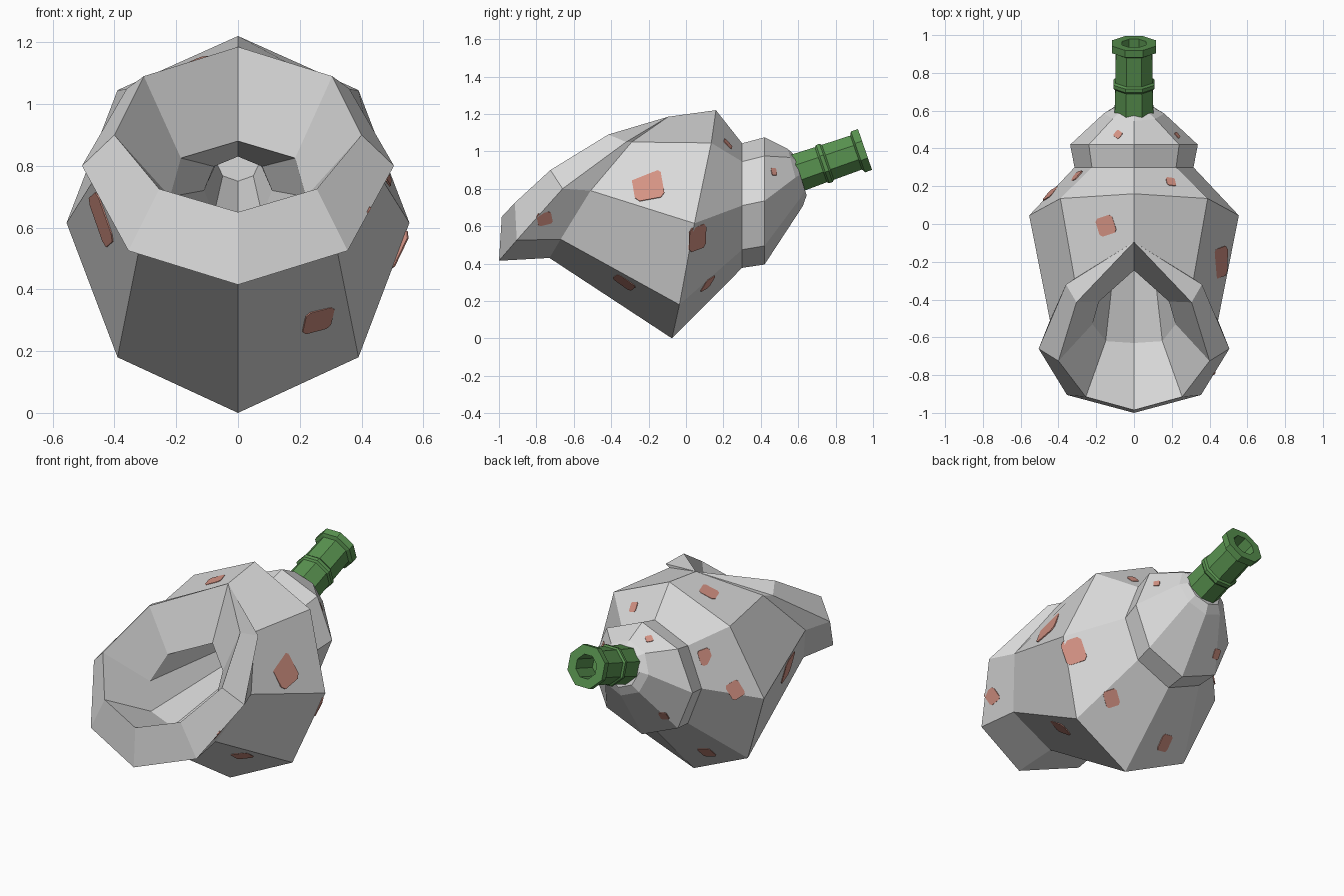
import bpy, bmesh, math
from mathutils import Vector, Matrix
from mathutils.bvhtree import BVHTree

if "Cube" in bpy.data.objects:
    bpy.data.objects.remove(bpy.data.objects["Cube"])


def material(name, rgb):
    m = bpy.data.materials.new(name)
    m.diffuse_color = (*rgb, 1)
    m.use_nodes = True
    m.node_tree.nodes["Principled BSDF"].inputs["Base Color"].default_value = m.diffuse_color
    return m


GREY = material("pale grey", (0.70, 0.70, 0.70))
RED = material("dusty red", (0.66, 0.29, 0.23))
GREEN = material("bottle green", (0.10, 0.29, 0.08))


def finish(bm, name, mat):
    bmesh.ops.remove_doubles(bm, verts=bm.verts, dist=0.0005)
    bmesh.ops.recalc_face_normals(bm, faces=bm.faces)
    me = bpy.data.meshes.new(name)
    bm.to_mesh(me)
    me.materials.append(mat)
    ob = bpy.data.objects.new(name, me)
    bpy.context.collection.objects.link(ob)
    return ob


def loft(rings):
    """Skin a chain of equal-sized rings and cap both ends."""
    bm = bmesh.new()
    loops = [[bm.verts.new(p) for p in r] for r in rings]
    n = len(loops[0])
    for a, b in zip(loops, loops[1:]):
        for i in range(n):
            j = (i + 1) % n
            bm.faces.new((a[i], a[j], b[j], b[i]))
    bm.faces.new(loops[0])
    bm.faces.new(loops[-1])
    return bm


def mirrored(half):
    """Five points, bottom to top on +x, become an eight-sided ring."""
    return half + [(-x, y, z) for x, y, z in half[3:0:-1]]


def octagon(y, z, rx, rz, lean=0.0):
    """Ring across y; lean moves the bottom forward in +y."""
    half = []
    for i in range(5):
        a = math.pi * i / 4
        half.append((rx * math.sin(a), y + lean * math.cos(a), z - rz * math.cos(a)))
    return mirrored(half)


# Body: from the throat out over the mouth lip and back to the neck
mouth_top = (0, -0.095, 1.185)
body_rings = [
    octagon(0.46, 0.81, 0.07, 0.06),                                    # throat end
    octagon(0.02, 0.72, 0.11, 0.11),                                    # throat
    mirrored([(0, -0.63, 0.52), (0.15, -0.62, 0.57), (0.22, -0.53, 0.70),
              (0.185, -0.41, 0.825), (0, -0.245, 0.88)]),               # bowl floor
    mirrored([(0, -0.985, 0.65), (0.255, -0.915, 0.725), (0.40, -0.725, 0.90),
              (0.305, -0.415, 1.09), mouth_top]),                       # inner lip
    mirrored([(0, -1.0, 0.415), (0.355, -0.905, 0.525), (0.505, -0.66, 0.80),
              (0.36, -0.32, 1.05), mouth_top]),                         # outer lip
    mirrored([(0, -0.73, 0.43), (0.32, -0.67, 0.53), (0.445, -0.51, 0.79),
              (0.315, -0.29, 1.05), mouth_top]),                        # behind lip
    mirrored([(0, -0.075, 0), (0.39, -0.035, 0.18), (0.555, 0.045, 0.615),
              (0.39, 0.135, 1.045), (0, 0.16, 1.22)]),                  # widest ring
    octagon(0.30, 0.71, 0.315, 0.333),                                  # waist
    octagon(0.42, 0.735, 0.338, 0.34),                                  # collar
    octagon(0.585, 0.86, 0.16, 0.152, 0.04),                            # shoulder
    octagon(0.61, 0.875, 0.115, 0.11, 0.035),
]
bm = loft(body_rings)
body = finish(bm, "body", GREY)
bm.free()

# Spout: eight-sided tube with bands and a hollow end
tilt = math.radians(19)
axis = Vector((0, math.cos(tilt), math.sin(tilt)))
up = Vector((0, -math.sin(tilt), math.cos(tilt)))
base = Vector((0, 0.56, 0.873))
profile = [(-0.03, 0.113), (0.17, 0.107), (0.18, 0.117), (0.20, 0.117), (0.21, 0.107),
           (0.37, 0.104), (0.38, 0.125), (0.42, 0.125), (0.42, 0.07), (0.25, 0.07)]
tube = []
for t, r in profile:
    ring = []
    for i in range(8):
        a = math.pi * (i + 0.5) / 4
        ring.append(base + axis * t + Vector((r * math.cos(a), 0, 0)) + up * (r * math.sin(a)))
    tube.append(ring)
bm = loft(tube)
finish(bm, "spout", GREEN)
bm.free()

# Spots: thin plates laid on the nearest body face (x, y, z, width, height, turn)
spots = [
    (0.47, -0.205, 0.825, 0.16, 0.17, 0.2), (0.52, 0.095, 0.52, 0.12, 0.14, 0.3),
    (0.45, -0.74, 0.60, 0.08, 0.08, 0.3), (0.26, -0.33, 0.30, 0.10, 0.12, 0.4),
    (0.27, 0.14, 0.27, 0.08, 0.10, 0.5), (0.25, 0.49, 0.90, 0.035, 0.04, 0),
    (0.20, 0.235, 1.05, 0.05, 0.06, 0.4), (-0.155, -0.01, 1.15, 0.10, 0.10, 0.1),
    (-0.09, 0.48, 1.03, 0.04, 0.04, 0.2), (-0.30, 0.245, 0.88, 0.07, 0.09, 0.3),
    (-0.46, -0.35, 0.62, 0.13, 0.17, 0.2), (-0.43, 0.15, 0.68, 0.08, 0.10, 0.5),
    (-0.18, 0.06, 0.19, 0.08, 0.10, 0.3), (-0.20, 0.51, 0.57, 0.05, 0.06, 0.2),
]
bm = bmesh.new()
bm.from_mesh(body.data)
tree = BVHTree.FromBMesh(bm)
bm.free()
outline = [(0.5, 0.36), (0.36, 0.5), (-0.36, 0.5), (-0.5, 0.36),
           (-0.5, -0.36), (-0.36, -0.5), (0.36, -0.5), (0.5, -0.36)]
bm = bmesh.new()
for x, y, z, w, h, turn in spots:
    hit, normal, _, _ = tree.find_nearest(Vector((x, y, z)))
    side = Vector((0, 0, 1)).cross(normal).normalized()
    side = Matrix.Rotation(turn, 3, normal) @ side
    tall = normal.cross(side)
    low, high = [[bm.verts.new(hit + side * (u * w) + tall * (v * h) + normal * d)
                  for u, v in outline] for d in (-0.002, 0.004)]
    bm.faces.new(high)
    bm.faces.new(low[::-1])
    for i in range(8):
        j = (i + 1) % 8
        bm.faces.new((low[i], low[j], high[j], high[i]))
finish(bm, "spots", RED)
bm.free()
